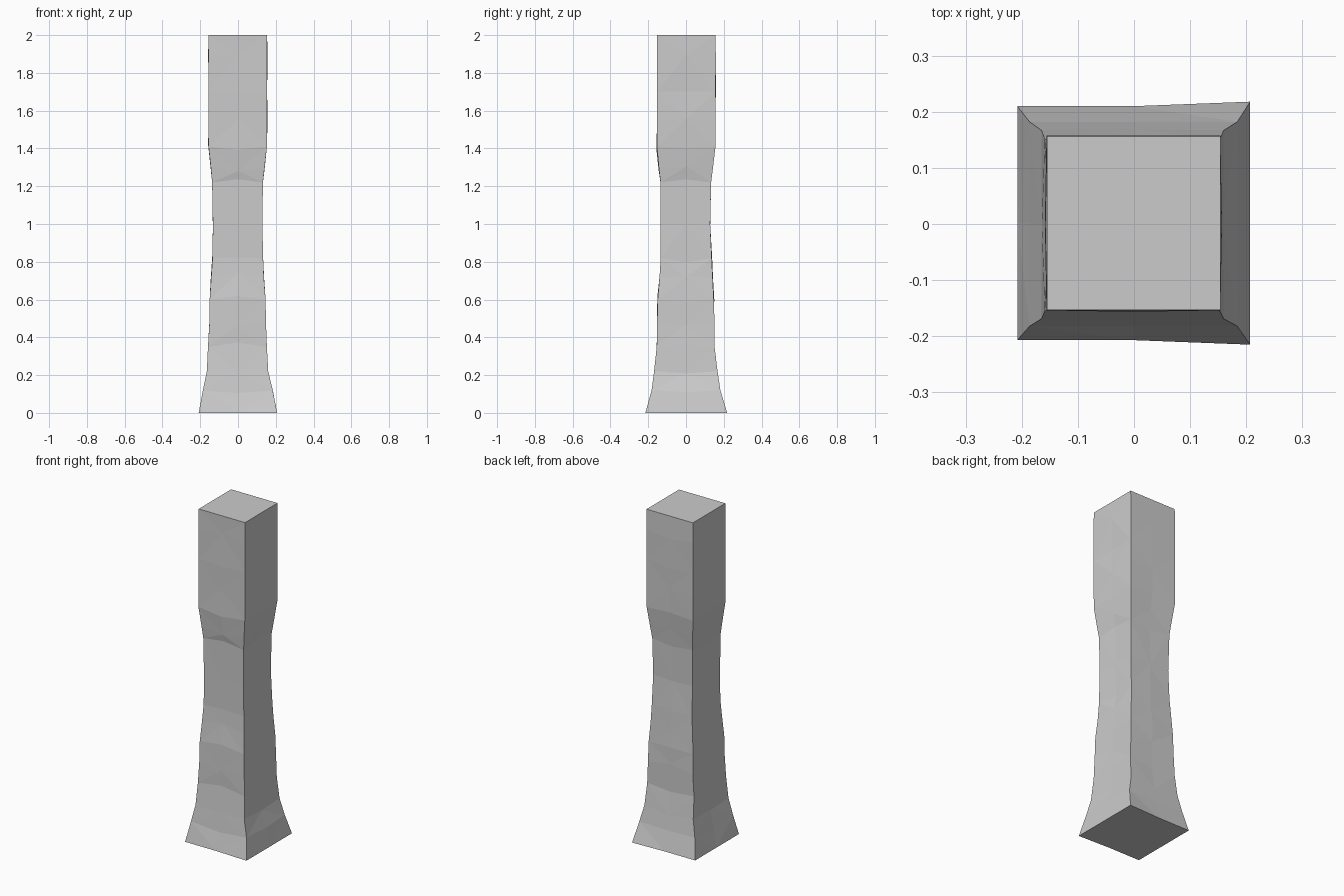
import bpy, bmesh, random

if "Cube" in bpy.data.objects:
    bpy.data.objects.remove(bpy.data.objects["Cube"])

random.seed(4)

# Post profile: height, left x, right x, front y, back y
PROFILE = [
    (0.00, -0.208, 0.207, -0.211, 0.214),
    (0.12, -0.186, 0.184, -0.182, 0.182),
    (0.22, -0.165, 0.160, -0.169, 0.167),
    (0.35, -0.159, 0.153, -0.155, 0.151),
    (0.48, -0.151, 0.148, -0.153, 0.151),
    (0.60, -0.150, 0.146, -0.150, 0.147),
    (0.72, -0.142, 0.137, -0.140, 0.141),
    (0.82, -0.135, 0.133, -0.134, 0.136),
    (1.00, -0.133, 0.129, -0.134, 0.128),
    (1.22, -0.137, 0.132, -0.135, 0.133),
    (1.30, -0.144, 0.141, -0.144, 0.143),
    (1.41, -0.156, 0.153, -0.154, 0.156),
    (1.55, -0.155, 0.154, -0.154, 0.157),
    (1.70, -0.155, 0.154, -0.154, 0.157),
    (1.88, -0.156, 0.154, -0.154, 0.158),
    (2.00, -0.155, 0.154, -0.153, 0.156),
]


def ring_points(z, left, right, front, back):
    """Corners and face midpoints, with a slight hand-hewn unevenness."""
    rough = 0.0 if z in (0.0, 2.0) else 0.003
    skew = 0.004 if z == 0.0 else 0.0
    mx = (left + right) / 2
    my = (front + back) / 2
    pts = [
        (left, front + skew), (mx, front + skew), (right, front - skew), (right, my),
        (right, back + skew), (mx, back - skew), (left, back - skew), (left, my),
    ]
    return [(x + random.uniform(-rough, rough) * (i % 2),
             y + random.uniform(-rough, rough) * (i % 2),
             z + random.uniform(-8, 8) * rough * (i % 2))
            for i, (x, y) in enumerate(pts)]


# Hewn square post with flared foot and narrow waist
bm = bmesh.new()
rings = [[bm.verts.new(p) for p in ring_points(*row)] for row in PROFILE]
for k, (low, high) in enumerate(zip(rings, rings[1:])):
    for i in range(8):
        j = (i + 1) % 8
        a, b, c, d = low[i], low[j], high[j], high[i]
        # Alternate diagonals for the chipped facets
        if (i + k) % 2:
            bm.faces.new((a, b, c))
            bm.faces.new((a, c, d))
        else:
            bm.faces.new((a, b, d))
            bm.faces.new((b, c, d))
bm.faces.new(rings[0][::-1])
bm.faces.new(rings[-1])
bmesh.ops.recalc_face_normals(bm, faces=bm.faces)

mesh = bpy.data.meshes.new("post")
bm.to_mesh(mesh)
bm.free()
post = bpy.data.objects.new("post", mesh)
bpy.context.collection.objects.link(post)
